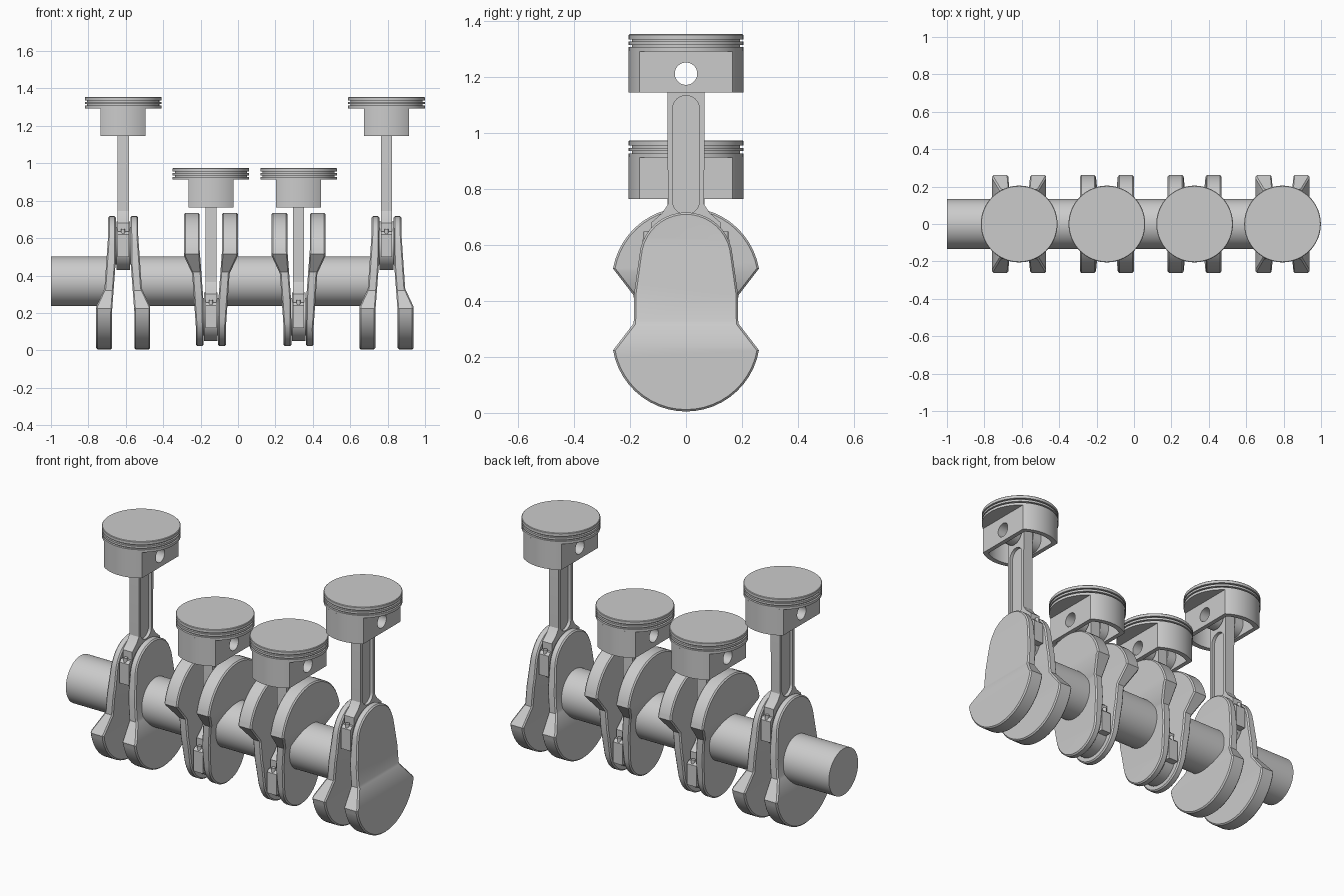
import bpy, bmesh, math
from mathutils import Vector

if "Cube" in bpy.data.objects:
    bpy.data.objects.remove(bpy.data.objects["Cube"])

AXIS_Z = 0.37      # main shaft height
THROW = 0.19       # crank pin offset from the shaft axis
WRIST = 0.653      # wrist pin height above the crank pin
UNITS = [(-0.614, 1), (-0.145, -1), (0.324, -1), (0.794, 1)]

steel = bpy.data.materials.new("steel_grey")
steel.diffuse_color = (0.6, 0.6, 0.6, 1)
steel.use_nodes = True
steel.node_tree.nodes["Principled BSDF"].inputs["Base Color"].default_value = steel.diffuse_color


def arc(cy, cz, r, a0, a1, n):
    return [(cy + r * math.cos(math.radians(a0 + (a1 - a0) * i / n)),
             cz + r * math.sin(math.radians(a0 + (a1 - a0) * i / n))) for i in range(n + 1)]


def circle(cy, cz, r, n=48):
    return arc(cy, cz, r, 0, 360, n)[:-1]


def finish(name, bm):
    bmesh.ops.recalc_face_normals(bm, faces=bm.faces)
    me = bpy.data.meshes.new(name)
    bm.to_mesh(me)
    bm.free()
    me.materials.append(steel)
    ob = bpy.data.objects.new(name, me)
    bpy.context.collection.objects.link(ob)
    return ob


def prism_bm(outline, lo, hi, axis='x'):
    bm = bmesh.new()
    put = (lambda p, t: (t, p[0], p[1])) if axis == 'x' else (lambda p, t: (p[0], p[1], t))
    a = [bm.verts.new(put(p, lo)) for p in outline]
    b = [bm.verts.new(put(p, hi)) for p in outline]
    bm.faces.new(a)
    bm.faces.new(b)
    for i in range(len(a)):
        j = (i + 1) % len(a)
        bm.faces.new((a[i], a[j], b[j], b[i]))
    return bm


def prism(name, outline, lo, hi, axis='x'):
    return finish(name, prism_bm(outline, lo, hi, axis))


def activate(ob):
    bpy.ops.object.select_all(action='DESELECT')
    ob.select_set(True)
    bpy.context.view_layer.objects.active = ob


def cut(ob, cutter):
    activate(ob)
    m = ob.modifiers.new("cut", 'BOOLEAN')
    m.operation, m.solver, m.object = 'DIFFERENCE', 'EXACT', cutter
    bpy.ops.object.modifier_apply(modifier=m.name)
    bpy.data.objects.remove(cutter)


def smooth(ob, angle=22):
    activate(ob)
    bpy.ops.object.shade_smooth_by_angle(angle=math.radians(angle))


def lerp(table, z):
    for (z0, v0), (z1, v1) in zip(table, table[1:]):
        if z <= z1:
            return v0 + (v1 - v0) * (z - z0) / (z1 - z0)
    return table[-1][1]


# Crank web: rounded pin end, waist, wide counterweight; bent inward towards the pin
OUTER = [(-0.1, 0.144), (0.235, 0.144), (0.33, 0.1), (0.62, 0.08), (0.9, 0.08)]
INNER = [(-0.1, 0.06), (0.2, 0.06), (0.47, 0.04), (0.9, 0.037)]
web_outline = ([(0.187, 0.32), (0.185, 0.43)] + arc(0, 0.55, 0.167, 5, 175, 20)
               + [(-0.185, 0.43), (-0.187, 0.32)] + arc(0, 0.27, 0.265, 190, 350, 22))
bm = prism_bm(web_outline, 0, 1)
for z in (0.2, 0.235, 0.33, 0.47, 0.62):
    bmesh.ops.bisect_plane(bm, geom=bm.verts[:] + bm.edges[:] + bm.faces[:], dist=1e-5,
                           plane_co=Vector((0, 0, z)), plane_no=Vector((0, 0, 1)))
for v in bm.verts:
    v.co.x = lerp(OUTER if v.co.x > 0.5 else INNER, v.co.z)
    v.co.z -= AXIS_Z
web = finish("crank_web", bm)
activate(web)
bev = web.modifiers.new("bevel", 'BEVEL')
bev.width, bev.segments, bev.limit_method, bev.angle_limit = 0.007, 1, 'ANGLE', math.radians(60)
bpy.ops.object.modifier_apply(modifier=bev.name)
smooth(web, 28)

# Connecting rod: tapered beam with a recessed channel on both sides
rod = prism("connecting_rod",
            arc(0, WRIST, 0.066, 0, 180, 20)
            + [(-0.065, 0.185), (-0.085, 0.155), (-0.125, 0.12), (-0.125, 0.03),
               (0.125, 0.03), (0.125, 0.12), (0.085, 0.155), (0.065, 0.185)], -0.03, 0.03)
slot = arc(0, 0.527, 0.048, 0, 180, 16) + arc(0, 0.198, 0.048, 180, 360, 16)
for s in (-1, 1):
    cut(rod, prism("slot_cutter", slot, min(s * 0.012, s * 0.06), max(s * 0.012, s * 0.06)))
cut(rod, prism("wrist_cutter", circle(0, WRIST, 0.04), -0.2, 0.2))
smooth(rod)

# Big end, its clamp lugs and bolts
big_end = prism("rod_big_end", circle(0, 0, 0.13, 56), -0.0365, 0.0365)
smooth(big_end)
lug = prism("big_end_lugs", [(-0.155, -0.06), (0.155, -0.06), (0.155, 0.06), (0.14, 0.075),
                             (-0.14, 0.075), (-0.155, 0.06)], -0.03, 0.03)
bolts = [prism("lug_bolt", circle(0, s * 0.141, 0.011, 12), 0.06, 0.088, 'z') for s in (-1, 1)]
for b in bolts:
    smooth(b)
crank_pin = prism("crank_pin", circle(0, 0, 0.1), -0.06, 0.06)
smooth(crank_pin)

# Piston crown: turned disc with two ring grooves
R, TOP = 0.205, 0.795
profile = [(0, TOP), (R - 0.003, TOP), (R, TOP - 0.003), (R, TOP - 0.019), (R - 0.012, TOP - 0.019),
           (R - 0.012, TOP - 0.027), (R, TOP - 0.027), (R, TOP - 0.039), (R - 0.012, TOP - 0.039),
           (R - 0.012, TOP - 0.047), (R, TOP - 0.047), (R, TOP - 0.062), (0, TOP - 0.062)]
bm = bmesh.new()
vs = [bm.verts.new((r, 0, z)) for r, z in profile]
es = [bm.edges.new(e) for e in zip(vs, vs[1:])]
bmesh.ops.spin(bm, geom=vs + es, cent=(0, 0, 0), axis=(0, 0, 1), angle=math.tau, steps=64)
bmesh.ops.remove_doubles(bm, verts=bm.verts, dist=1e-5)
crown = finish("piston_crown", bm)
smooth(crown)


# Piston skirt: hollow cylinder with two flat sides
def flat_sided(r, half):
    a = math.degrees(math.acos(half / r))
    return arc(0, 0, r, a, 180 - a, 24) + arc(0, 0, r, 180 + a, 360 - a, 24)


skirt = prism("piston_skirt", flat_sided(R, 0.12), 0.585, 0.735, 'z')
cut(skirt, prism("hollow_cutter", flat_sided(0.178, 0.095), 0.5, 0.725, 'z'))
cut(skirt, prism("wrist_cutter", circle(0, WRIST, 0.04), -0.3, 0.3))
smooth(skirt)

# Wrist pin bosses inside the skirt
bosses = []
for lo, hi in ((-0.1, -0.04), (0.04, 0.1)):
    boss = prism("wrist_boss", circle(0, WRIST, 0.062), lo, hi)
    cut(boss, prism("wrist_cutter", circle(0, WRIST, 0.04), -0.3, 0.3))
    smooth(boss)
    bosses.append(boss)

# Repeat every cylinder along the shaft, pins alternating up and down
moving = [rod, big_end, lug, crank_pin, crown, skirt] + bolts + bosses


def place(src, first, loc, rot=(0, 0, 0)):
    ob = src if first else src.copy()
    if not first:
        bpy.context.collection.objects.link(ob)
    ob.location, ob.rotation_euler = loc, rot


for i, (x, up) in enumerate(UNITS):
    for src in moving:
        place(src, i == 0, (x, 0, AXIS_Z + up * THROW))
    for s in (1, -1):
        place(web, i == 0 and s == 1, (x, 0, AXIS_Z),
              (0 if up > 0 else math.pi, 0, 0 if s > 0 else math.pi))

# Main shaft segments between the webs
ends = [-1.0] + [x + d for x, _ in UNITS for d in (-0.065, 0.065)]
for lo, hi in zip(ends[0:8:2], ends[1:8:2]):
    smooth(prism("main_shaft", circle(0, AXIS_Z, 0.133, 64), lo, hi))
